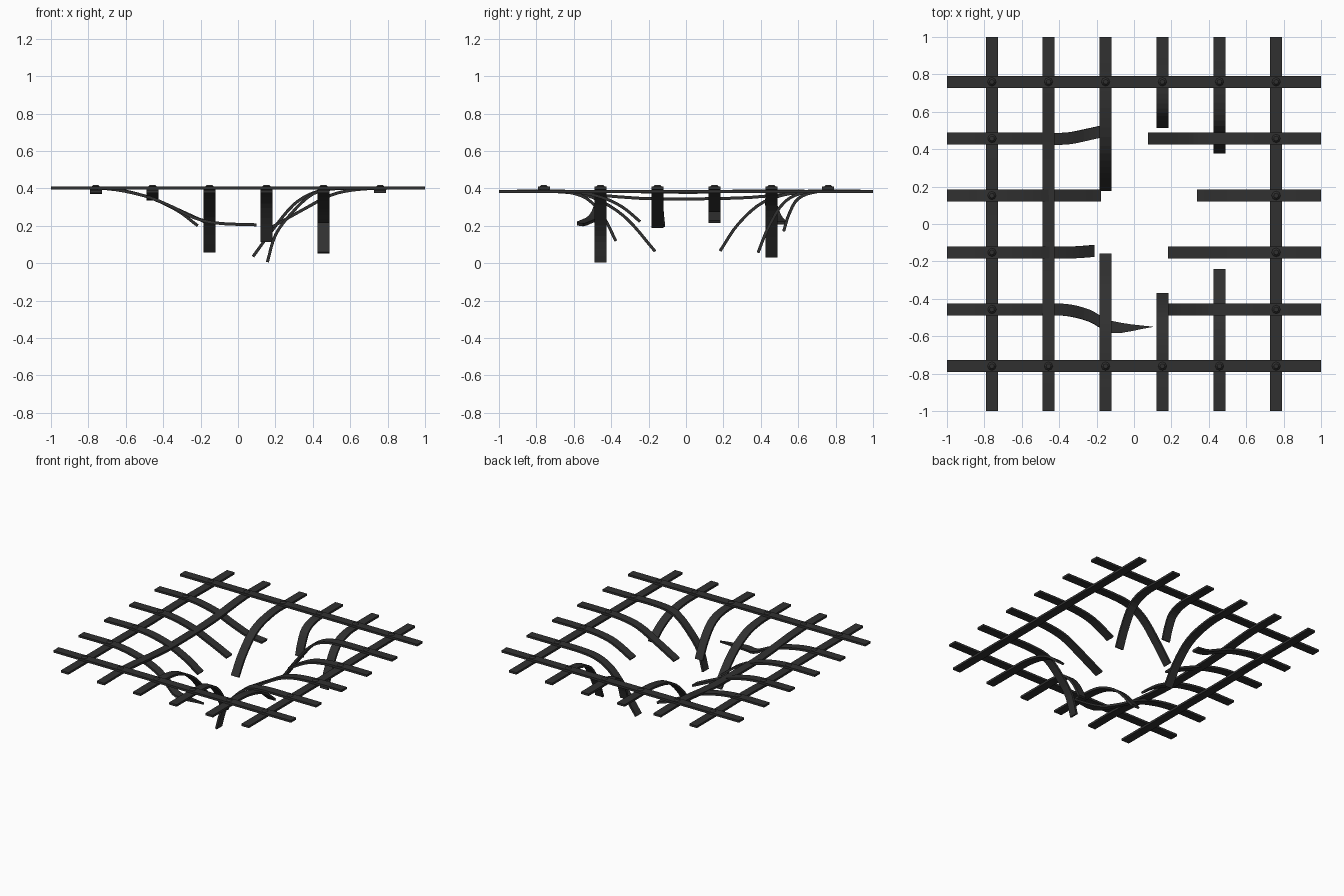
import bpy, bmesh
from mathutils import Vector
from mathutils.geometry import interpolate_bezier

if "Cube" in bpy.data.objects:
    bpy.data.objects.remove(bpy.data.objects["Cube"])

W, T = 0.064, 0.016          # bar width and thickness
ZX, ZY = 0.401, 0.384        # centre heights of the two bar layers
P = [-0.76, -0.457, -0.152, 0.152, 0.457, 0.76]

dark = bpy.data.materials.new("dark_iron")
dark.diffuse_color = (0.03, 0.03, 0.03, 1)
dark.use_nodes = True
dark.node_tree.nodes["Principled BSDF"].inputs["Base Color"].default_value = dark.diffuse_color


def finish(bm, name):
    bmesh.ops.recalc_face_normals(bm, faces=bm.faces)
    me = bpy.data.meshes.new(name)
    bm.to_mesh(me)
    bm.free()
    ob = bpy.data.objects.new(name, me)
    me.materials.append(dark)
    bpy.context.collection.objects.link(ob)
    return ob


def smooth_path(pts, n=4):
    v = [Vector(p) for p in pts]
    if len(v) == 2:
        return v
    tan = []
    for i in range(len(v)):
        a, b = v[max(i - 1, 0)], v[min(i + 1, len(v) - 1)]
        tan.append((b - a).normalized())
    out = [v[0]]
    for i in range(len(v) - 1):
        d = (v[i + 1] - v[i]).length / 3
        out += interpolate_bezier(v[i], v[i] + tan[i] * d, v[i + 1] - tan[i + 1] * d, v[i + 1], n + 1)[1:]
    return out


def bar(name, axis, pts, taper=None):
    """Flat bar swept along (along, sideways, height) points."""
    path = smooth_path([(a, s, z) if axis == 'x' else (s, a, z) for a, s, z in pts])
    bm = bmesh.new()
    rings = []
    for i, p in enumerate(path):
        t = (path[min(i + 1, len(path) - 1)] - path[max(i - 1, 0)]).normalized()
        side = Vector((0, 1, 0)) if axis == 'x' else Vector((1, 0, 0))
        nor = t.cross(side).normalized()
        w = W / 2
        if taper is not None and p.x > taper:
            w *= max(0.03, (path[-1].x - p.x) / (path[-1].x - taper))
        rings.append([bm.verts.new(p + side * w * a + nor * T / 2 * b)
                      for a, b in ((-1, -1), (1, -1), (1, 1), (-1, 1))])
    for r, q in zip(rings, rings[1:]):
        for k in range(4):
            bm.faces.new((r[k], r[(k + 1) % 4], q[(k + 1) % 4], q[k]))
    bm.faces.new(rings[0])
    bm.faces.new(rings[-1])
    return finish(bm, name)


def broken(name, axis, lane, start, bend):
    """Bar running straight from the rim, then following (along, height) points."""
    z = ZX if axis == 'x' else ZY
    bar(name, axis, [(start, lane, z), ((start + bend[0][0]) / 2, lane, z)]
        + [(a, lane, h) for a, h in bend])


# whole bars
for y in (P[0], P[5]):
    bar("cross_bar", 'x', [(-1, y, ZX), (1, y, ZX)])
bar("long_bar", 'y', [(-1, P[5], ZY), (1, P[5], ZY)])
for x, sag in ((P[0], 0.379), (P[1], 0.344)):
    bar("sagging_long_bar", 'y', [(-1, x, ZY), (-0.7, x, ZY - 0.001), (-0.25, x, sag + 0.003),
                                  (0.05, x, sag), (0.35, x, sag + 0.008), (0.7, x, ZY), (1, x, ZY)])

# broken cross bars, left side
bar("left_twisted_bar", 'x', [(-1, P[4], ZX), (-0.7, P[4], 0.398), (-0.5, P[4], 0.36),
                              (-0.36, P[4], 0.305), (-0.24, 0.48, 0.245), (-0.13, 0.505, 0.215)])
broken("left_broken_bar", 'x', P[3], -1, [(-0.68, 0.398), (-0.5, 0.36), (-0.34, 0.295), (-0.18, 0.222)])
bar("left_broken_bar", 'x', [(-1, P[2], ZX), (-0.7, P[2], 0.398), (-0.5, P[2], 0.36),
                             (-0.33, P[2], 0.285), (-0.215, P[2] + 0.008, 0.2)])
bar("left_torn_bar", 'x', [(-1, P[1], ZX), (-0.7, P[1], 0.398), (-0.5, P[1], 0.36),
                           (-0.36, -0.46, 0.305), (-0.24, -0.49, 0.245), (-0.12, -0.55, 0.215),
                           (0.1, -0.55, 0.205)], taper=-0.1)

# broken cross bars, right side
broken("right_broken_bar", 'x', P[4], 1, [(0.52, 0.398), (0.4, 0.375), (0.3, 0.315), (0.19, 0.185), (0.08, 0.035)])
broken("right_broken_bar", 'x', P[3], 1, [(0.64, 0.394), (0.5, 0.365), (0.34, 0.282)])
broken("right_broken_bar", 'x', P[2], 1, [(0.64, 0.394), (0.5, 0.365), (0.34, 0.282), (0.185, 0.195)])
broken("right_broken_bar", 'x', P[1], 1, [(0.52, 0.398), (0.4, 0.37), (0.28, 0.26), (0.2, 0.15), (0.157, 0.006)])

# broken long bars, front side
broken("front_broken_bar", 'y', P[2], -1, [(-0.65, 0.382), (-0.5, 0.352), (-0.33, 0.25), (-0.165, 0.063)])
broken("front_broken_bar", 'y', P[3], -1, [(-0.65, 0.382), (-0.53, 0.345), (-0.44, 0.245), (-0.375, 0.118)])
broken("front_broken_bar", 'y', P[4], -1, [(-0.6, 0.382), (-0.45, 0.352), (-0.34, 0.3), (-0.245, 0.222)])

# broken long bars, back side
broken("back_broken_bar", 'y', P[2], 1, [(0.62, 0.382), (0.42, 0.33), (0.28, 0.21), (0.182, 0.065)])
broken("back_broken_bar", 'y', P[3], 1, [(0.7, 0.382), (0.6, 0.345), (0.55, 0.26), (0.522, 0.17)])
broken("back_broken_bar", 'y', P[4], 1, [(0.65, 0.382), (0.53, 0.33), (0.44, 0.19), (0.385, 0.056)])

# rivets on the crossings along the rim
for x in P:
    for y in P:
        if max(abs(x), abs(y)) > 0.7:
            bm = bmesh.new()
            bmesh.ops.create_cone(bm, cap_ends=True, segments=8, radius1=0.025, radius2=0.013, depth=0.012)
            bmesh.ops.translate(bm, verts=bm.verts, vec=(x, y, 0.413))
            finish(bm, "rivet")
